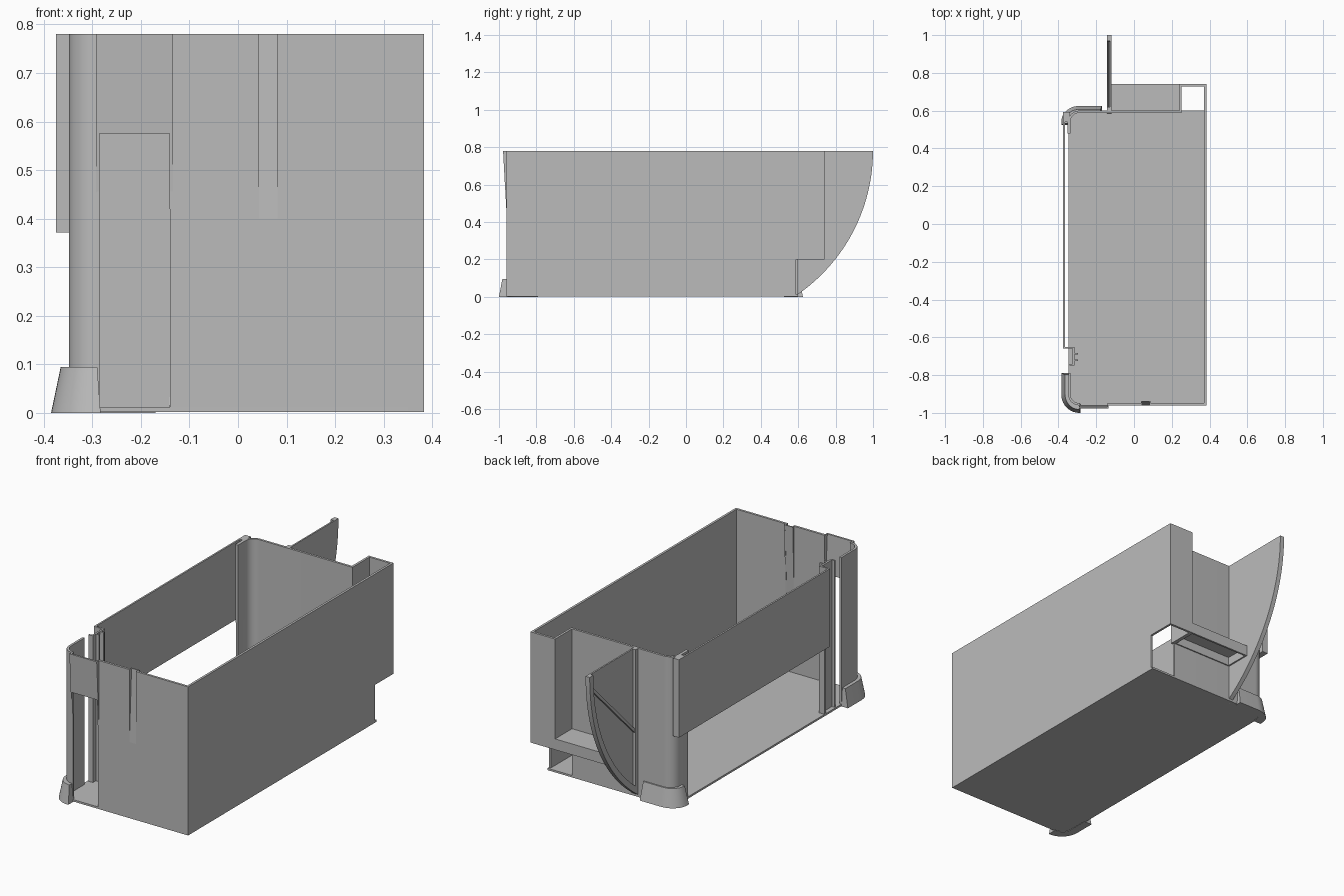
import bpy, bmesh, math

if "Cube" in bpy.data.objects:
    bpy.data.objects.remove(bpy.data.objects["Cube"])

grey = bpy.data.materials.new("plain_grey")
grey.use_nodes = True
COLOUR = (0.5, 0.5, 0.5, 1)
grey.diffuse_color = COLOUR
grey.node_tree.nodes["Principled BSDF"].inputs["Base Color"].default_value = COLOUR

TOP, THICK = 0.78, 0.012
parts, cutters = [], []


def finish(name, bm, cutter=False):
    bmesh.ops.recalc_face_normals(bm, faces=bm.faces)
    mesh = bpy.data.meshes.new(name)
    bm.to_mesh(mesh)
    bm.free()
    obj = bpy.data.objects.new(name, mesh)
    bpy.context.collection.objects.link(obj)
    mesh.materials.append(grey)
    obj.hide_render = cutter
    (cutters if cutter else parts).append(obj)
    return obj


def loft(name, low, high, cutter=False):
    """Solid between two matching outlines of 3D points."""
    bm = bmesh.new()
    a = [bm.verts.new(p) for p in low]
    b = [bm.verts.new(p) for p in high]
    bm.faces.new(a)
    bm.faces.new(b)
    for i in range(len(a)):
        j = (i + 1) % len(a)
        bm.faces.new((a[i], a[j], b[j], b[i]))
    return finish(name, bm, cutter)


def box(name, x0, x1, y0, y1, z0, z1, cutter=False):
    ring = [(x0, y0), (x1, y0), (x1, y1), (x0, y1)]
    return loft(name, [(x, y, z0) for x, y in ring], [(x, y, z1) for x, y in ring], cutter)


def side_prism(name, profile, x0, x1, cutter=False):
    """Extrude a (y, z) profile along x."""
    return loft(name, [(x0, y, z) for y, z in profile], [(x1, y, z) for y, z in profile], cutter)


def corner(cy, side, rx, ry, n=10):
    """Quarter turn from the right-hand side wall (-x) to the front or back."""
    return [(-0.29 - rx * math.cos(t), cy + side * ry * math.sin(t))
            for t in (math.pi / 2 * i / n for i in range(n + 1))]


FRONT_C, BACK_C = -0.902, 0.542

# Floor with two rounded corners
outline = corner(FRONT_C, -1, 0.058, 0.058) + [(0.383, -0.96), (0.383, 0.6)]
outline += corner(BACK_C, 1, 0.058, 0.058)[::-1]
loft("floor", [(x, y, 0.002) for x, y in outline], [(x, y, 0.012) for x, y in outline])

# Shell wall: front corner, front, long side, rear alcove, back, back corner
path = [(-0.342, -0.79)] + corner(FRONT_C, -1, 0.052, 0.052)
path += [(0.377, -0.954), (0.377, 0.734), (0.246, 0.734), (0.246, 0.594)]
path += corner(BACK_C, 1, 0.052, 0.052)[::-1] + [(-0.342, 0.48)]
bm = bmesh.new()
low = [bm.verts.new((x, y, 0.002)) for x, y in path]
high = [bm.verts.new((x, y, TOP)) for x, y in path]
for i in range(len(path) - 1):
    bm.faces.new((low[i], low[i + 1], high[i + 1], high[i]))
shell = finish("shell_wall", bm)
solid = shell.modifiers.new("thickness", "SOLIDIFY")
solid.thickness, solid.offset, solid.use_even_offset = THICK, 0, True

# Openings: step under the alcove, front window, front groove
box("step_cutter", 0.24, 0.42, 0.588, 0.8, -0.1, 0.2, True)
box("window_cutter", -0.285, -0.14, -1.0, -0.92, 0.012, 0.9, True)
box("groove_cutter", 0.043, 0.081, -1.0, -0.92, 0.4, 0.9, True)
for c in cutters:
    cut = shell.modifiers.new(c.name, "BOOLEAN")
    cut.operation, cut.object, cut.solver = "DIFFERENCE", c, "EXACT"

# Sloping front plate over the window, with tapered cheeks
side_prism("front_plate", [(-0.967, 0.575), (-0.978, TOP), (-0.968, TOP), (-0.957, 0.575)],
           -0.292, -0.134)
for x in (-0.292, -0.141):
    side_prism("plate_cheek", [(-0.958, 0.42), (-0.978, TOP), (-0.95, TOP), (-0.95, 0.42)],
               x, x + 0.007)

# Groove lining that leans into the body
side_prism("groove_back", [(-0.96, 0.4), (-0.942, TOP), (-0.936, TOP), (-0.95, 0.4)],
           0.037, 0.087)
for x in (0.037, 0.081):
    side_prism("groove_side", [(-0.955, 0.4), (-0.955, TOP), (-0.936, TOP), (-0.948, 0.4)],
               x, x + 0.006)

# Hanging side panel, open underneath
box("side_panel", -0.375, -0.366, -0.655, 0.594, 0.372, TOP)
box("panel_rear_end", -0.375, -0.342, 0.54, 0.594, 0.372, TOP)
box("panel_rear_tab", -0.352, -0.336, 0.48, 0.56, 0.372, TOP)
box("panel_front_end", -0.375, -0.318, -0.658, -0.65, 0.372, TOP)

# Upright post with guide tabs behind the front corner
box("post_end", -0.348, -0.318, -0.66, -0.65, 0.002, TOP)
box("post_web", -0.326, -0.316, -0.75, -0.65, 0.002, TOP)
box("post_foot", -0.342, -0.316, -0.75, -0.742, 0.002, TOP)
for y in (-0.725, -0.69):
    box("post_tab", -0.32, -0.297, y, y + 0.008, 0.002, TOP)

# Rear shelf, hollow beneath
box("shelf_top", -0.12, 0.242, 0.594, 0.74, 0.245, 0.257)
box("shelf_lip", -0.12, 0.242, 0.73, 0.74, 0.2, 0.25)
box("shelf_inner_lip", -0.12, 0.242, 0.598, 0.606, 0.2, 0.25)
for x in (-0.12, 0.232):
    box("shelf_end", x, x + 0.01, 0.6, 0.74, 0.2, 0.25)

# Curved rear fin: web, rim, upright and diagonal rib
C, R, RIM = 0.0657, 0.934, 0.03


def arc(r, end, n=28):
    return [(C + r * math.cos(end * i / n), TOP - r * math.sin(end * i / n))
            for i in range(n + 1)]


side_prism("fin_web", arc(R - 0.004, 0.97) + [(0.592, TOP)], -0.126, -0.118)
side_prism("fin_rim", arc(R, 0.985) + arc(R - RIM, 0.952)[::-1], -0.142, -0.118)
box("fin_upright", -0.142, -0.118, 0.594, 0.62, 0.03, TOP)
side_prism("fin_rib", [(0.61, 0.335), (0.97, 0.695), (0.97, 0.715), (0.61, 0.355)],
           -0.138, -0.12)


# Flared corner feet
def foot(name, cy, side, end_y, end_x, spread):
    def ring(rx, ry, z, inset):
        turn = corner(cy, side, rx, ry)
        inner = corner(cy, side, 0.05, 0.05)
        outer = [(turn[0][0], end_y + side * inset)] + turn + [(end_x - inset, turn[-1][1])]
        inside = [(inner[0][0], end_y + side * inset)] + inner + [(end_x - inset, inner[-1][1])]
        return [(x, y, z) for x, y in outer + inside[::-1]]
    loft(name, ring(0.095, spread, 0, 0), ring(0.075, spread - 0.018, 0.095, 0.007))


foot("front_foot", FRONT_C, -1, -0.79, -0.283, 0.098)
foot("back_foot", BACK_C, 1, 0.525, -0.17, 0.083)

# Apply modifiers, drop cutters and shade rounded walls smoothly
bpy.ops.object.select_all(action="DESELECT")
for obj in parts:
    obj.select_set(True)
bpy.context.view_layer.objects.active = shell
bpy.ops.object.convert(target="MESH")
for c in cutters:
    bpy.data.objects.remove(c)
bpy.ops.object.shade_smooth_by_angle(angle=math.radians(30))
